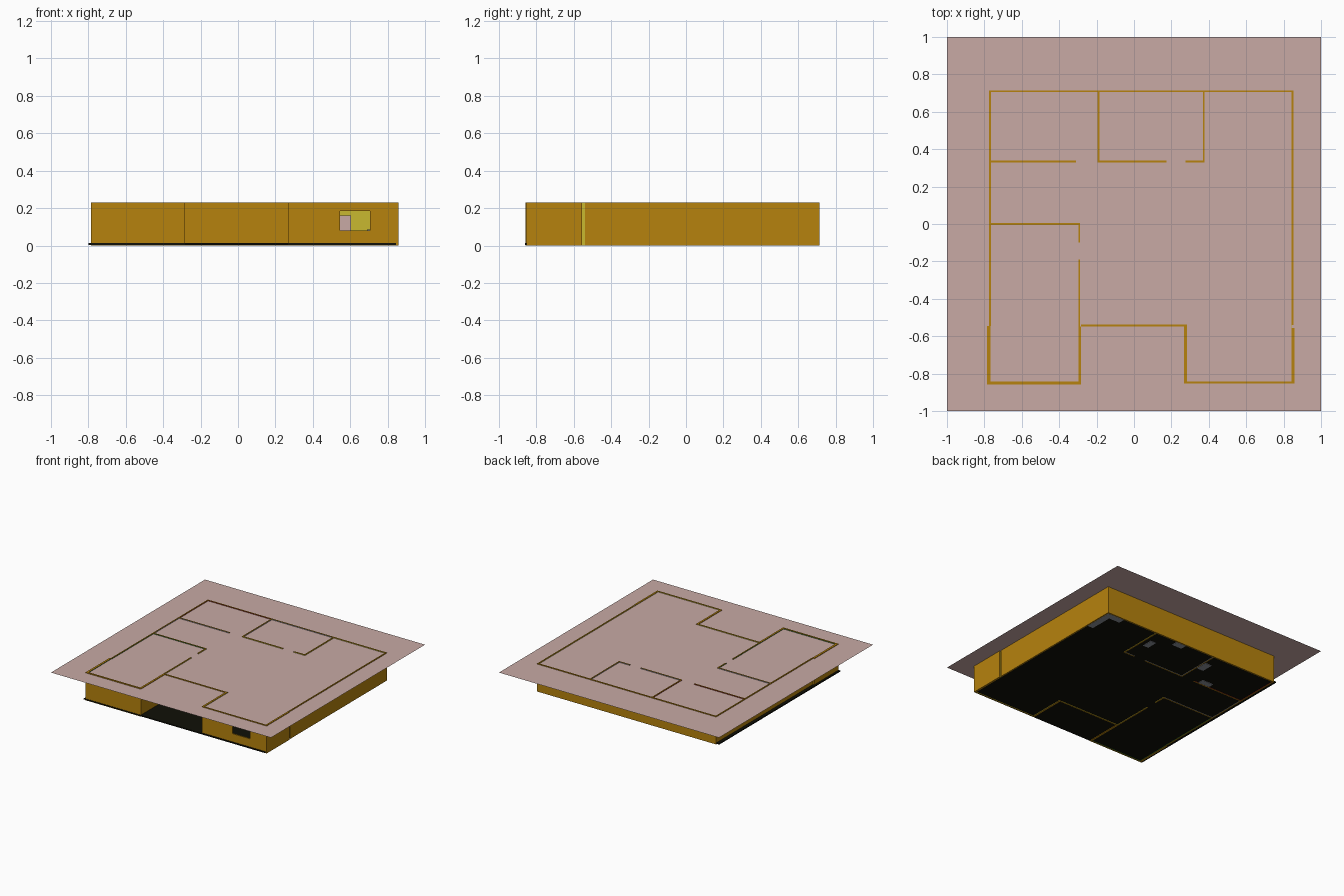
import bpy, bmesh

if "Cube" in bpy.data.objects:
    bpy.data.objects.remove(bpy.data.objects["Cube"])

H = 0.23          # wall height
CEIL = 0.225      # ceiling sheet, wall tops poke just through it


def material(name, rgb):
    m = bpy.data.materials.new(name)
    m.diffuse_color = (*rgb, 1)
    m.use_nodes = True
    m.node_tree.nodes["Principled BSDF"].inputs["Base Color"].default_value = m.diffuse_color
    return m


BROWN = material("ochre wall", (0.47, 0.225, 0.004))
YELLOW = material("yellow paint", (0.58, 0.48, 0.03))
RED = material("red paint", (0.30, 0.02, 0.015))
GREEN = material("green paint", (0.04, 0.20, 0.03))
GREY = material("blue grey", (0.27, 0.29, 0.33))
PINK = material("dusty pink", (0.58, 0.40, 0.375))
DARK = material("near black", (0.005, 0.005, 0.002))


def box(name, x0, x1, y0, y1, z0=0.0, z1=H, mat=BROWN, **paint):
    """Box with one base colour; paint keys E W N S colour one side each."""
    bm = bmesh.new()
    bmesh.ops.create_cube(bm, size=1)
    for v in bm.verts:
        v.co = ((x0 + x1) / 2 + v.co.x * (x1 - x0),
                (y0 + y1) / 2 + v.co.y * (y1 - y0),
                (z0 + z1) / 2 + v.co.z * (z1 - z0))
    bm.normal_update()
    mesh = bpy.data.meshes.new(name)
    mesh.materials.append(mat)
    for side, m in paint.items():
        mesh.materials.append(m)
        axis, sign = {"E": (0, 1), "W": (0, -1), "N": (1, 1), "S": (1, -1)}[side]
        for f in bm.faces:
            if f.normal[axis] * sign > 0.9:
                f.material_index = len(mesh.materials) - 1
    bm.to_mesh(mesh)
    bm.free()
    ob = bpy.data.objects.new(name, mesh)
    bpy.context.collection.objects.link(ob)
    return ob


# ceiling sheet and floor slab
bpy.ops.mesh.primitive_plane_add(size=2, location=(0, 0, CEIL))
ceiling = bpy.context.object
ceiling.name = "ceiling"
ceiling.data.materials.append(PINK)
box("floor", -0.80, 0.845, -0.86, 0.712, 0.004, 0.013, DARK)

# back wall, split by room
box("back_wall_red_room", -0.775, -0.19, 0.705, 0.715, S=RED)
box("back_wall_bathroom", -0.19, 0.373, 0.705, 0.715, S=GREY)
box("back_wall_living", 0.373, 0.853, 0.705, 0.715, S=YELLOW)

# left wall, split by room; thicker at the front
box("left_wall_red_room", -0.775, -0.765, 0.334, 0.705, E=RED)
box("left_wall_hall", -0.775, -0.765, 0.0, 0.334, E=GREY)
box("left_wall_green_room", -0.775, -0.765, -0.545, 0.0, E=GREEN)
box("left_wall_front", -0.785, -0.768, -0.843, -0.545, E=GREEN)

# right wall, with the narrow slot where the front wing begins
box("right_wall", 0.843, 0.853, -0.54, 0.705, W=YELLOW)
box("right_wall_slot", 0.843, 0.846, -0.555, -0.54, mat=YELLOW)
box("right_wall_front", 0.843, 0.857, -0.842, -0.555, W=YELLOW)

# front walls and porch recess
box("front_wall_green_room", -0.785, -0.283, -0.857, -0.843, N=GREEN)
box("porch_left_wall", -0.298, -0.283, -0.843, -0.547, W=GREEN)
box("porch_back_wall", -0.283, 0.268, -0.547, -0.537, N=YELLOW)
box("porch_right_wall", 0.268, 0.283, -0.842, -0.537, E=YELLOW)

# front wall of the right wing, around its window opening
WX0, WX1, WZ0, WZ1 = 0.545, 0.705, 0.08, 0.185
for name, x0, x1, z0, z1 in (("left", 0.268, WX0, 0, H), ("right", WX1, 0.857, 0, H),
                             ("below", WX0, WX1, 0, WZ0), ("above", WX0, WX1, WZ1, H)):
    box("front_wall_" + name + "_window", x0, x1, -0.852, -0.842, z0, z1, N=YELLOW)

# green room partitions with doorway
box("green_room_side_wall", -0.298, -0.288, -0.547, -0.19, W=GREEN, E=YELLOW)
box("green_room_door_jamb", -0.298, -0.288, -0.10, 0.005, W=GREEN, E=YELLOW)
box("green_room_back_wall", -0.765, -0.298, -0.005, 0.005, S=GREEN, N=GREY)

# red room partitions
box("red_room_front_wall", -0.765, -0.31, 0.329, 0.339, N=RED, S=GREY)
box("red_room_side_wall", -0.195, -0.185, 0.339, 0.705, W=RED, E=GREY)

# bathroom partitions with doorway
box("bathroom_front_wall", -0.195, 0.175, 0.329, 0.339, N=GREY, S=YELLOW)
box("bathroom_door_jamb", 0.275, 0.378, 0.329, 0.339, N=GREY, S=YELLOW)
box("bathroom_side_wall", 0.368, 0.378, 0.339, 0.705, W=GREY, E=YELLOW)

# furniture glimpsed through the window and from below
box("kitchen_counter_side", 0.79, 0.842, 0.46, 0.704, 0, 0.085, GREY)
box("kitchen_counter_back", 0.69, 0.79, 0.65, 0.704, 0, 0.085, GREY)
box("tall_cabinet", 0.52, 0.605, 0.63, 0.704, 0.013, 0.16, PINK)
box("bathroom_bench", 0.28, 0.33, 0.50, 0.59, 0, 0.06, GREY)
box("washbasin", 0.08, 0.17, 0.65, 0.704, 0, 0.08, GREY)
box("bedside_chest", -0.26, -0.20, 0.50, 0.60, 0, 0.06, GREY)
box("low_chest", -0.45, -0.35, 0.34, 0.39, 0, 0.06, GREY)
